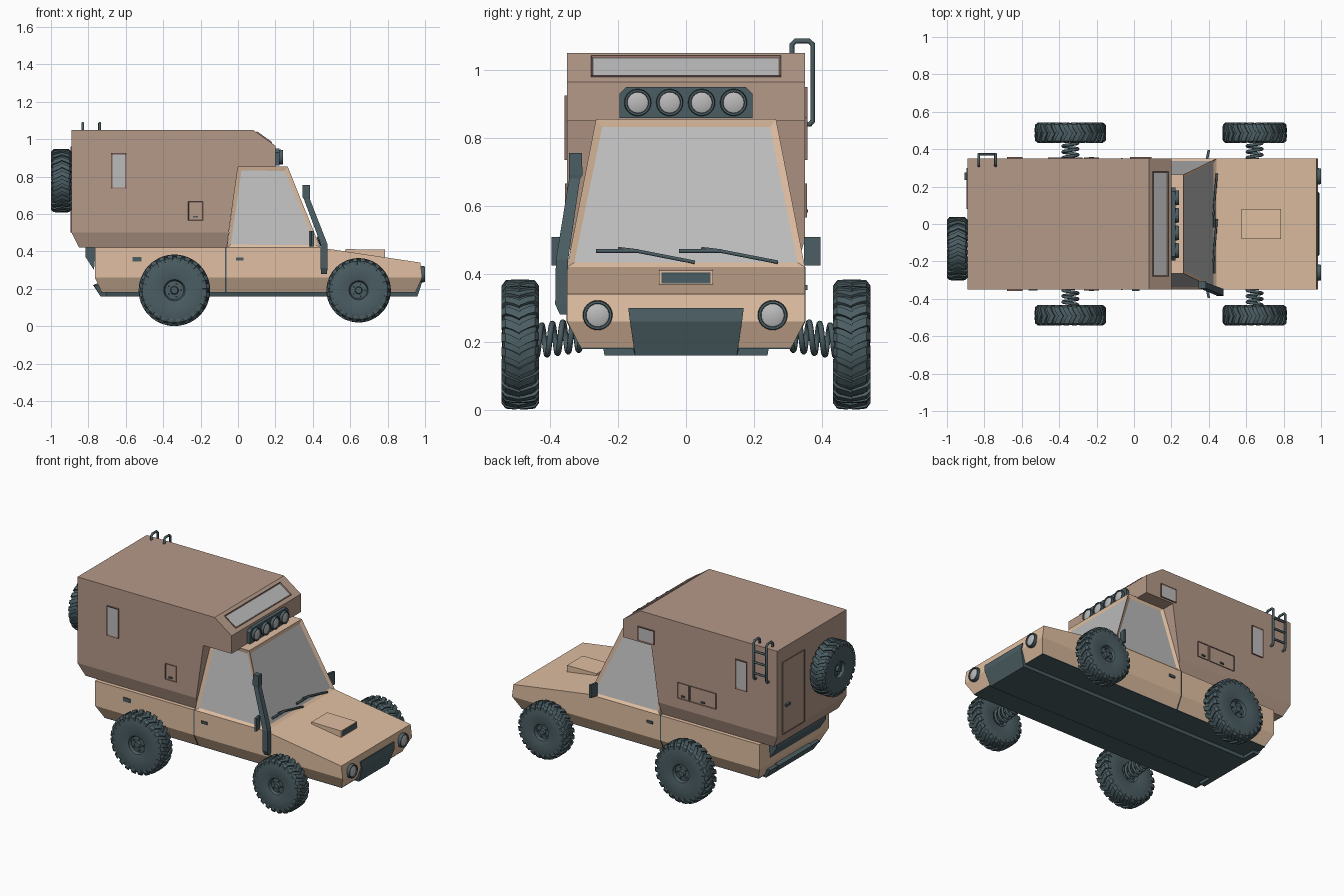
import bpy, bmesh, math
from mathutils import Vector, Matrix

if "Cube" in bpy.data.objects:
    bpy.data.objects.remove(bpy.data.objects["Cube"])


def mat(name, r, g, b):
    m = bpy.data.materials.new(name)
    m.diffuse_color = (r, g, b, 1)
    m.use_nodes = True
    m.node_tree.nodes["Principled BSDF"].inputs["Base Color"].default_value = m.diffuse_color
    return m


TAN = mat("tan_paint", 0.75, 0.52, 0.36)
BROWN = mat("camper_paint", 0.46, 0.32, 0.25)
TRIM = mat("window_trim", 0.27, 0.16, 0.14)
DARK = mat("dark_rubber", 0.07, 0.11, 0.125)
GLASS = mat("glass", 0.5, 0.5, 0.5)


def finish(bm, name, *mats, smooth=False):
    bmesh.ops.recalc_face_normals(bm, faces=bm.faces[:])
    me = bpy.data.meshes.new(name)
    bm.to_mesh(me)
    bm.free()
    for m in mats:
        me.materials.append(m)
    if smooth:
        me.shade_smooth()
        me.set_sharp_from_angle(angle=math.radians(32))
    ob = bpy.data.objects.new(name, me)
    bpy.context.collection.objects.link(ob)
    return ob


def add_hull(bm, pts):
    vs = [bm.verts.new(p) for p in pts]
    r = bmesh.ops.convex_hull(bm, input=vs)
    junk = [v for v in vs if v.is_valid and not v.link_faces]
    bmesh.ops.delete(bm, geom=junk, context='VERTS')


def hull(name, m, *groups):
    bm = bmesh.new()
    for g in groups:
        add_hull(bm, g)
    bmesh.ops.dissolve_limit(bm, angle_limit=0.01, verts=bm.verts[:], edges=bm.edges[:])
    return finish(bm, name, m)


def sym(pts):  # mirror points across y = 0
    return [(x, s * y, z) for x, y, z in pts for s in (-1, 1)]


def box(name, m, x0, x1, y0, y1, z0, z1):
    return hull(name, m, [(x, y, z) for x in (x0, x1) for y in (y0, y1) for z in (z0, z1)])


def panel(name, c, n, w, h, t, outer, inner, rim=0.008, sink=0.004):
    # thin framed plate standing t proud of a surface with normal n
    bm = bmesh.new()
    bmesh.ops.create_cube(bm, size=1, matrix=Matrix.Diagonal((w, h, 2 * t, 1)))
    top = [f for f in bm.faces if f.normal.z > 0.9]
    bmesh.ops.inset_individual(bm, faces=top, thickness=rim, depth=-sink)
    top[0].material_index = 1
    n = Vector(n)
    bm.transform(Matrix.Translation(c) @ n.to_track_quat('Z', 'Y').to_matrix().to_4x4())
    return finish(bm, name, outer, inner)


def add_lathe(bm, prof, n, index=None):
    # revolve (radius, height) pairs about local Z
    rings = []
    for r, h in prof:
        k = 1 if r == 0 else n
        rings.append([bm.verts.new((r * math.cos(2 * math.pi * i / n),
                                    r * math.sin(2 * math.pi * i / n), h)) for i in range(k)])
    for j, (a, b) in enumerate(zip(rings, rings[1:])):
        for i in range(n):
            q = [a[i % len(a)], a[(i + 1) % len(a)], b[(i + 1) % len(b)], b[i % len(b)]]
            f = bm.faces.new(list(dict.fromkeys(q)))
            f.material_index = index(j) if index else 0


def tube(name, m, paths, r, res=2):
    cu = bpy.data.curves.new(name, 'CURVE')
    cu.dimensions = '3D'
    cu.bevel_depth, cu.bevel_resolution, cu.use_fill_caps = r, res, True
    for p in paths:
        s = cu.splines.new('POLY')
        s.points.add(len(p) - 1)
        for q, c in zip(s.points, p):
            q.co = (*c, 1)
    cu.materials.append(m)
    ob = bpy.data.objects.new(name, cu)
    bpy.context.collection.objects.link(ob)


# lower body with door seam, floor and skid plate
hull("body", TAN, sym([(-.765, .35, .42), (.44, .35, .42), (.975, .35, .34), (.985, .35, .26),
                       (-.765, .35, .26), (-.73, .31, .183), (.95, .31, .183)]))
hull("door_seam", DARK, sym([(x, y, z) for x in (-.069, -.062)
                             for y, z in ((.352, .42), (.352, .26), (.312, .18))]))
box("floor", DARK, -.73, .95, -.31, .31, .178, .19)
hull("skid_plate", DARK, sym([(.986, .17, .30), (.992, .165, .26), (.96, .15, .16),
                              (-.735, .15, .16), (-.775, .17, .22), (-.7, .17, .25)]))
hull("rear_skid", DARK, sym([(-.735, .24, .16), (-.772, .25, .22), (-.70, .24, .16), (-.7, .25, .22)]))
hull("rear_step", DARK, sym([(-.76, .25, .42), (-.815, .25, .42), (-.815, .25, .37), (-.77, .25, .30)]))

# cab with recessed windows
bm = bmesh.new()
add_hull(bm, sym([(-.06, .35, .42), (.44, .35, .42), (.265, .265, .855), (0, .265, .855)]))
bmesh.ops.dissolve_limit(bm, angle_limit=0.01, verts=bm.verts[:], edges=bm.edges[:])
bmesh.ops.recalc_face_normals(bm, faces=bm.faces[:])
panes = [f for f in bm.faces if abs(f.normal.y) > .7 or f.normal.x > .7]
bmesh.ops.inset_individual(bm, faces=panes, thickness=.028, depth=-.01)
for f in panes:
    f.material_index = 1
finish(bm, "cab", TAN, GLASS)

# camper shell: side profile extruded, lower band tapered
bm = bmesh.new()
prof = [(-.89, 1.05), (.08, 1.05), (.2, .965), (.2, .85), (0, .85), (-.05, .5), (-.06, .42),
        (-.85, .42), (-.89, .5)]
f = bm.faces.new([bm.verts.new((x, -.35, z)) for x, z in prof])
ext = bmesh.ops.extrude_face_region(bm, geom=[f])
bmesh.ops.translate(bm, verts=[v for v in ext["geom"] if isinstance(v, bmesh.types.BMVert)], vec=(0, .7, 0))
bmesh.ops.bisect_plane(bm, geom=bm.verts[:] + bm.edges[:] + bm.faces[:], dist=1e-4,
                       plane_co=(0, 0, .5), plane_no=(0, 0, 1))
for v in bm.verts:
    if v.co.z < .49:
        v.co.y *= .93
finish(bm, "camper_shell", BROWN)

# camper windows, hatches and rear door
panel("front_skylight", (.139, 0, 1.008), (.085, 0, .12), .56, .10, .006, TRIM, GLASS)
for s, side in ((-1, "right"), (1, "left")):
    panel(side + "_camper_window", (-.637, s * .35, .83), (0, s, 0), .082, .19, .007, TRIM, GLASS, .011)
    panel(side + "_hatch", (-.227, s * .35, .616), (0, s, 0), .078, .10, .006, TRIM, BROWN, .004)
    box(side + "_hatch_handle", DARK, -.24, -.215, s * .345, s * .359, .58, .589)
panel("wide_hatch", (-.367, .35, .616), (0, 1, 0), .185, .10, .006, TRIM, BROWN, .004)
box("wide_hatch_handle", DARK, -.38, -.355, .345, .359, .58, .589)
panel("small_window", (.035, .35, .905), (0, 1, 0), .115, .09, .007, TRIM, GLASS, .011)
panel("rear_door", (-.89, .19, .73), (-1, 0, 0), .22, .46, .006, TRIM, BROWN, .005)
box("rear_door_handle", DARK, -.905, -.89, .235, .275, .67, .685)

# ladder hooked over the roof
tube("ladder_rails", DARK, [[(x, .312, 1.045), (x, .312, 1.075), (x, .322, 1.085), (x, .362, 1.085),
                             (x, .373, 1.075), (x, .373, .85), (x, .365, .84), (x, .345, .84)]
                            for x in (-.83, -.74)], .0075)
tube("ladder_rungs", DARK, [[(-.83, .373, z), (-.74, .373, z)] for z in (.88, .95, 1.02)], .0065)


# round lamps
def lamp(name, x, y, z, r, d):
    bm = bmesh.new()
    add_lathe(bm, [(0, 0), (r * .92, 0), (r, d * .4), (r * .95, d), (r * .8, d), (r * .76, d * .8),
                   (r * .5, d * .95), (0, d)], 24, lambda j: int(j > 4))
    bm.transform(Matrix.Translation((x, y, z)) @ Matrix.Rotation(math.pi / 2, 4, 'Y'))
    finish(bm, name, DARK, GLASS, smooth=True)


for i, y in enumerate((-.26, .255)):
    lamp(f"headlamp_{i}", .97, y, .278, .044, .03)
hull("light_bar", DARK, sym([(x, y, z) for x in (.19, .222)
                             for y, z in ((.195, .858), (.195, .93), (.175, .95))]))
for i in range(4):
    lamp(f"roof_lamp_{i}", .215, -.142 + i * .094, .904, .04, .025)

# bonnet scoop
hull("bonnet_scoop", TAN, sym([(.575, .08, .412), (.575, .08, .36), (.785, .08, .36), (.785, .08, .41)]))
panel("scoop_opening", (.785, 0, .388), (1, 0, 0), .145, .032, .002, DARK, DARK, .005, .001)

# snorkel: square sections joined in a chain
secs = [(.46, -.355, .28, .016), (.46, -.367, .31, .018), (.46, -.365, .44, .018),
        (.368, -.328, .68, .016), (.365, -.325, .69, .02), (.365, -.325, .755, .019)]
rings = [[(x + a * h, y + b * h, z) for a in (-1, 1) for b in (-1, 1)] for x, y, z, h in secs]
hull("snorkel", DARK, *[a + b for a, b in zip(rings, rings[1:])])

# mirrors, handles, filler cap
for s, side in ((-1, "right"), (1, "left")):
    hull(side + "_mirror", DARK, [(.39 + dx + (y - .35) * .2, s * y, z) for dx in (-.006, .008)
                                  for y in (.348, .396) for z in (.425, .508)])
    box(side + "_door_handle", DARK, -.012, .03, s * .345, s * .358, .352, .367)
box("filler_cap", DARK, -.565, -.515, -.356, -.345, .345, .37)


# wipers lying on the windscreen
def on_glass(y, z):
    return (.44 - (z - .42) * .402 + .008, y, z)


for i, y in enumerate((0, .245)):
    tube(f"wiper_arm_{i}", DARK, [[on_glass(y + .025, .434), on_glass(y - .15, .468),
                                   on_glass(y - .2, .474)]], .006, 1)
    tube(f"wiper_blade_{i}", DARK, [[on_glass(y - .265, .467), on_glass(y - .14, .467)]], .007, 1)

# wheel mesh: lathed tyre and hub, chevron tread lugs, bolts
R = .191
bm = bmesh.new()
half = [(0, .047), (.018, .047), (.022, .034), (.05, .032), (.057, .05), (.065, .053), (.12, .053),
        (.155, .052), (.172, .046), (.18, .034), (.182, .012)]
add_lathe(bm, half + [(r, -h) for r, h in reversed(half)], 48)
N = 24
for k in range(N):
    for s in (-1, 1):
        a0 = 2 * math.pi * (k + (0 if s > 0 else .12)) / N
        rail = [(0, 0, .178, R), (.07, .022, .178, R), (.12, .043, .168, R - .002), (.13, .055, .15, R - .018)]
        secs = []
        for da, h, r0, r1 in rail:
            secs.append([(r * math.cos(a0 + da + t), r * math.sin(a0 + da + t), s * h)
                         for r in (r0, r1) for t in (-.075, .075)])
        for a, b in zip(secs, secs[1:]):
            add_hull(bm, a + b)
for k in range(5):
    for s in (-1, 1):
        a = 2 * math.pi * k / 5
        bmesh.ops.create_cone(bm, cap_ends=True, segments=6, radius1=.005, radius2=.005, depth=.014,
                              matrix=Matrix.Translation((.036 * math.cos(a), .036 * math.sin(a), s * .035)))
bm.transform(Matrix.Rotation(math.pi / 2, 4, 'X'))
wheel = finish(bm, "spare_wheel", DARK, smooth=True)
wheel.location, wheel.scale = (-.945, -.132, .778), (.89, 1, .89)
wheel.rotation_euler.z = math.pi / 2


# road wheels and coil springs
for x, r, end in ((-.34, R, "rear"), (.645, .172, "front")):
    for s, side in ((-1, "right"), (1, "left")):
        w = bpy.data.objects.new(f"{end}_{side}_wheel", wheel.data)
        bpy.context.collection.objects.link(w)
        w.location, w.scale = (x, s * .488, .192), (r / R, 1, r / R)
        coil = [(x + .04 * math.sin(t), s * (.30 + .14 * i / 96), .222 - .02 * i / 96 + .045 * math.cos(t))
                for i in range(97) for t in [i / 96 * 9 * math.pi]]
        tube(f"{end}_{side}_spring", DARK, [coil], .0085, 2)
